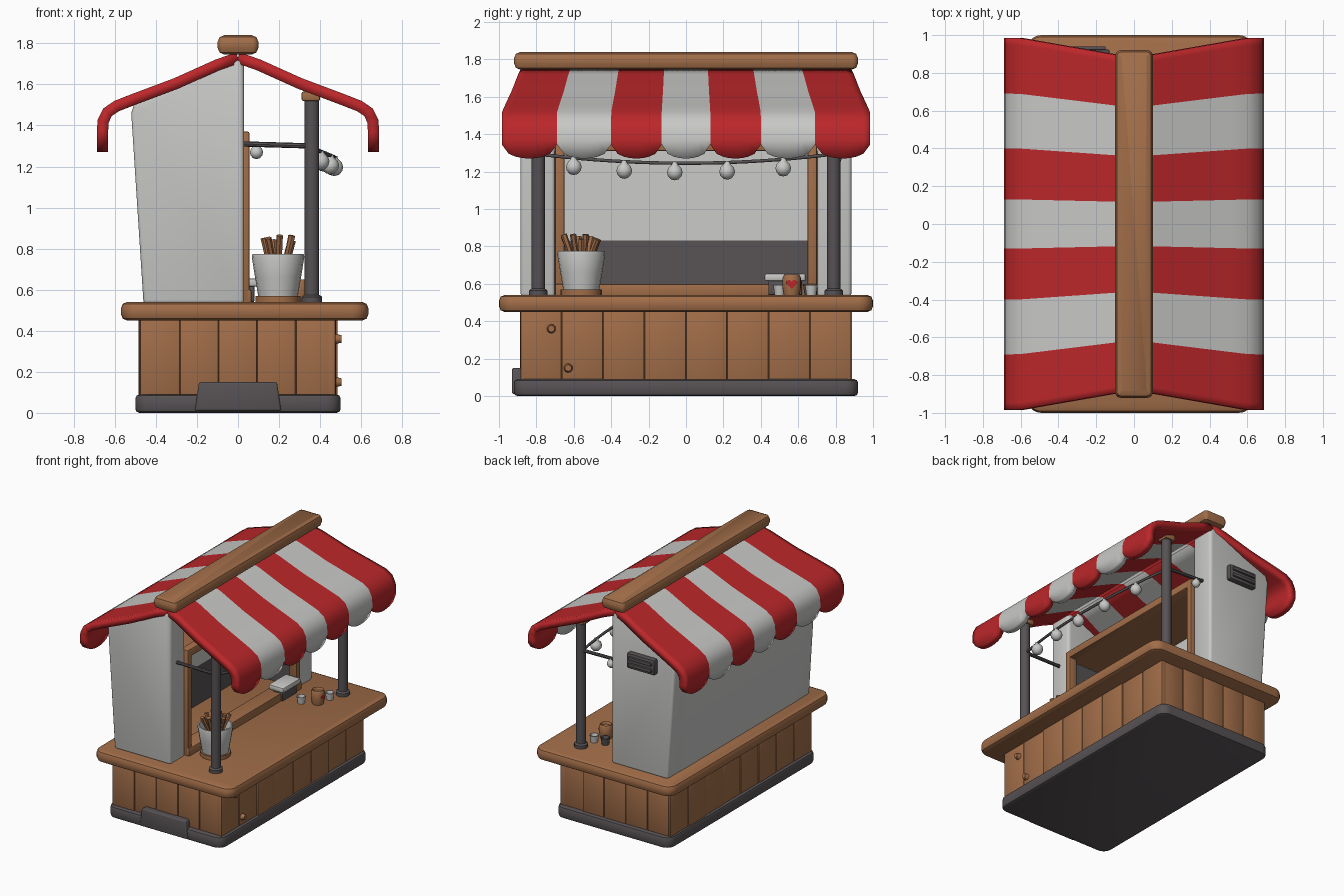
import bpy, bmesh, math, random
from mathutils import Vector, Matrix

if "Cube" in bpy.data.objects:
    bpy.data.objects.remove(bpy.data.objects["Cube"])
random.seed(4)

def mat(name, c):
    m = bpy.data.materials.new(name)
    m.diffuse_color = (*c, 1)
    m.use_nodes = True
    m.node_tree.nodes["Principled BSDF"].inputs["Base Color"].default_value = m.diffuse_color
    return m

WOOD = mat("wood", (.36, .155, .066))
WHITE = mat("off_white", (.58, .58, .57))
RED = mat("awning_red", (.5, .02, .023))
DARK = mat("dark_grey", (.095, .084, .09))

def finish(name, bm, *mats, angle=40):
    bmesh.ops.recalc_face_normals(bm, faces=bm.faces)
    me = bpy.data.meshes.new(name)
    bm.to_mesh(me)
    bm.free()
    for m in mats:
        me.materials.append(m)
    me.polygons.foreach_set("use_smooth", [True] * len(me.polygons))
    me.set_sharp_from_angle(angle=math.radians(angle))
    ob = bpy.data.objects.new(name, me)
    bpy.context.collection.objects.link(ob)
    return ob

def soften(bm, r, seg=2):
    es = [e for e in bm.edges if e.is_manifold and e.calc_face_angle(0) > .6]
    bmesh.ops.bevel(bm, geom=es, offset=r, segments=seg, profile=.5, affect='EDGES')

def box(name, x, y, z, m, r=.008, corner=0, tilt=None):
    """Box from ranges, with optional large vertical corner rounding."""
    bm = bmesh.new()
    bmesh.ops.create_cube(bm, size=1)
    size = Vector((x[1]-x[0], y[1]-y[0], z[1]-z[0]))
    bmesh.ops.scale(bm, vec=size, verts=bm.verts)
    if corner:
        es = [e for e in bm.edges if abs(e.verts[0].co.z - e.verts[1].co.z) > 1e-4]
        bmesh.ops.bevel(bm, geom=es, offset=corner, segments=5, profile=.5, affect='EDGES')
    if r:
        soften(bm, r)
    if tilt:
        bmesh.ops.rotate(bm, matrix=tilt, verts=bm.verts)
    bmesh.ops.translate(bm, vec=((x[0]+x[1])/2, (y[0]+y[1])/2, (z[0]+z[1])/2), verts=bm.verts)
    return finish(name, bm, m)

def prism(name, pts, y0, y1, m, r=0):
    """Profile in x/z, extruded along y."""
    bm = bmesh.new()
    f = bm.faces.new([bm.verts.new((x, y0, z)) for x, z in pts])
    g = bmesh.ops.extrude_face_region(bm, geom=[f])['geom']
    bmesh.ops.translate(bm, vec=(0, y1-y0, 0), verts=[v for v in g if isinstance(v, bmesh.types.BMVert)])
    bmesh.ops.recalc_face_normals(bm, faces=bm.faces)
    if r:
        soften(bm, r, 3)
    return finish(name, bm, m)

def lathe(name, pts, loc, m, n=20):
    """Profile of (radius, height) turned around z."""
    bm = bmesh.new()
    vs = [bm.verts.new((r, 0, z)) for r, z in pts]
    es = [bm.edges.new(p) for p in zip(vs, vs[1:])]
    bmesh.ops.spin(bm, geom=vs + es, axis=(0, 0, 1), cent=(0, 0, 0), angle=2*math.pi, steps=n)
    bmesh.ops.remove_doubles(bm, verts=bm.verts, dist=1e-4)
    bmesh.ops.translate(bm, vec=loc, verts=bm.verts)
    return finish(name, bm, m)

def rod(name, a, b, r, m, n=12, r2=None):
    a, b = Vector(a), Vector(b)
    d = b - a
    bm = bmesh.new()
    bmesh.ops.create_cone(bm, cap_ends=True, segments=n, radius1=r, radius2=r2 or r, depth=d.length,
                          matrix=Matrix.Translation((a+b)/2) @ d.to_track_quat('Z', 'Y').to_matrix().to_4x4())
    return finish(name, bm, m)

# Plinth with raised toe blocks at the ends
box("plinth", (-.5, .5), (-.92, .92), (0, .09), DARK, .02, .07)
prism("front_toe_block", [(-.21, .01), (.21, .01), (.19, .15), (-.19, .15)], -.93, -.86, DARK, .01)

# Counter body clad in planks
box("body_core", (-.465, .465), (-.865, .865), (.07, .47), WOOD, .01, .02)
for s in (-1, 1):
    for i in range(8):
        y = -.885 + i * .22125
        o = .474 + random.uniform(0, .012)
        box("side_plank", sorted((s*.44, s*o)), (y, y+.219), (.08, .47), WOOD, .006)
    for i in range(5):
        x = -.47 + i * .188
        o = .878 + random.uniform(0, .012)
        box("end_plank", (x, x+.186), sorted((s*.84, s*o)), (.08, .47), WOOD, .006)
for y, z in ((-.72, .36), (-.63, .15)):
    rod("wood_knot", (.47, y, z), (.505, y, z), .026, WOOD, 10, .018)
box("counter_top", (-.57, .635), (-1, 1), (.45, .54), WOOD, .03, .08)

# Cabin: gabled end walls, back wall, dark lining
gable = [(-.46, .53), (-.52, 1.46), (-.5, 1.52), (0, 1.73), (.03, 1.71), (.03, .53)]
for s in (-1, 1):
    prism("cabin_end_wall", gable, *sorted((s*.70, s*.885)), WHITE, .02)
    prism("end_wall_lining", [(-.4, .54), (-.43, 1.31), (.02, 1.31), (.02, .54)],
          *sorted((s*.692, s*.702)), DARK)
    box("window_frame_side", (-.01, .055), sorted((s*.65, s*.70)), (.54, 1.37), WOOD)
prism("cabin_back_wall", [(-.46, .53), (-.52, 1.46), (-.5, 1.52), (-.43, 1.54), (-.39, .53)], -.72, .72, WHITE)
prism("back_wall_lining", [(-.395, .54), (-.435, 1.32), (-.427, 1.32), (-.387, .54)], -.7, .7, DARK)
box("window_frame_top", (-.01, .055), (-.7, .7), (1.31, 1.37), WOOD)
box("window_sill", (-.06, .065), (-.7, .7), (.53, .60), WOOD)
box("window_ceiling", (-.43, 0), (-.695, .695), (1.315, 1.345), WOOD, 0)

# Vent on the rear end wall
box("vent_frame", (-.37, -.13), (.87, .925), (1.34, 1.46), DARK, .01)
for z in (1.375, 1.425):
    box("vent_slat", (-.35, -.15), (.91, .94), (z-.012, z+.012), DARK, .004)

# Striped awning with scalloped valance
edges = [-.985, -.69, -.40, -.13, .13, .40, .69, .985]
prof = [(0, 1.73), (.1, 1.695), (.3, 1.605), (.5, 1.53), (.59, 1.495), (.635, 1.465), (.657, 1.42), (.66, 1.37), (.66, 0)]
N = 8
for s, nm in ((-1, "left_awning"), (1, "right_awning")):
    bm = bmesh.new()
    rows = []
    for k in range(7 * N + 1):
        i, t = min(k // N, 6), 0
        t = k / N - i
        ye = edges[i] + (edges[i+1] - edges[i]) * t
        row = []
        for x, z in prof:
            w = .88 + .105 * min(x / .6, 1)
            zz = z or 1.345 - .075 * math.sqrt(max(0, 1 - (2*t - 1)**2))
            row.append(bm.verts.new((s * x, ye * w / .985, zz)))
        rows.append(row)
    for k in range(7 * N):
        for j in range(len(prof) - 1):
            f = bm.faces.new((rows[k][j], rows[k+1][j], rows[k+1][j+1], rows[k][j+1]))
            f.material_index = (k // N) % 2
    ob = finish(nm, bm, RED, WHITE, angle=60)
    md = ob.modifiers.new("thickness", 'SOLIDIFY')
    md.thickness, md.offset = .055, 0
box("ridge_beam", (-.1, .1), (-.92, .92), (1.745, 1.84), WOOD, .035, .03)

# Posts, caps, brackets
for s in (-1, 1):
    rod("awning_post", (.36, s*.79, .53), (.36, s*.79, 1.55), .036, DARK, 14)
    lathe("post_foot", [(0, 0), (.05, 0), (.05, .025), (.036, .035)], (.36, s*.79, .54), DARK, 14)
    box("post_cap", (.31, .40), (s*.79-.045, s*.79+.045), (1.52, 1.565), WOOD)
    rod("post_bracket", (.02, s*.8, 1.31), (.36, s*.79, 1.3), .013, DARK, 8)

# Light string: bowed wire and hanging bulbs
def wire(y):
    a = 1 - (y / .8) ** 2
    return Vector((.35 + .12 * a, y, 1.295 - .05 * a))
pts = [wire(-.8 + 1.6 * i / 20) for i in range(21)]
cu = bpy.data.curves.new("light_wire", 'CURVE')
cu.dimensions, cu.bevel_depth, cu.bevel_resolution = '3D', .01, 1
sp = cu.splines.new('POLY')
sp.points.add(20)
for p, q in zip(sp.points, pts):
    p.co = (*q, 1)
cu.materials.append(DARK)
bpy.context.collection.objects.link(bpy.data.objects.new("light_wire", cu))
bulb = [(0, -.092), (.022, -.086), (.038, -.068), (.043, -.048), (.036, -.026), (.018, -.008), (.014, .006), (0, .006)]
for y in (-.6, -.33, -.06, .22, .52):
    lathe("light_bulb", bulb, wire(y), WHITE, 14)
lathe("end_light_bulb", [(r*.75, z*.75) for r, z in bulb], (.09, .8, 1.305), WHITE, 14)

# Tub of pastry sticks
lathe("tub_base", [(0, 0), (.11, 0), (.11, .03), (0, .03)], (.195, -.56, .54), WOOD)
lathe("stick_tub", [(0, .02), (.095, .02), (.112, .12), (.128, .22), (.124, .235), (.115, .235), (.105, .17), (0, .17)],
      (.195, -.56, .54), WHITE)
for i in range(9):
    a = i * 2.4
    d = Vector((math.cos(a), math.sin(a), 0))
    c = Vector((.195, -.56, 0))
    rod("pastry_stick", c + d*.03 + Vector((0, 0, .68)), c + d*(.07 + .012*(i % 4)) + Vector((0, 0, .84 + .012*(i % 3))),
        .014, WOOD, 6, .017)

# Mug with a heart, small cups and a tray
lathe("mug", [(0, 0), (.042, 0), (.05, .04), (.05, .09), (.04, .11), (.032, .09), (0, .085)], (.3, .565, .54), WOOD, 16)
bm = bmesh.new()
hv = []
for i in range(24):
    t = 2 * math.pi * i / 24
    hy = 16 * math.sin(t)**3
    hz = 13*math.cos(t) - 5*math.cos(2*t) - 2*math.cos(3*t) - math.cos(4*t)
    dy = hy * .0018
    hv.append(bm.verts.new((.3 + math.sqrt(.053**2 - dy*dy), .565 + dy, .6 + hz*.0018)))
bm.faces.new(hv)
finish("mug_heart", bm, RED)
for x, y, m in ((.24, .66, DARK), (.2, .5, WHITE), (.33, .67, WHITE)):
    lathe("small_cup", [(0, 0), (.026, 0), (.034, .055), (.028, .055), (.02, .02), (0, .02)], (x, y, .54), m, 12)
box("napkin_tray", (-.03, .1), (.42, .64), (.615, .655), WHITE, .01)
box("tray_stand", (0, .08), (.44, .62), (.54, .62), DARK, .006)
